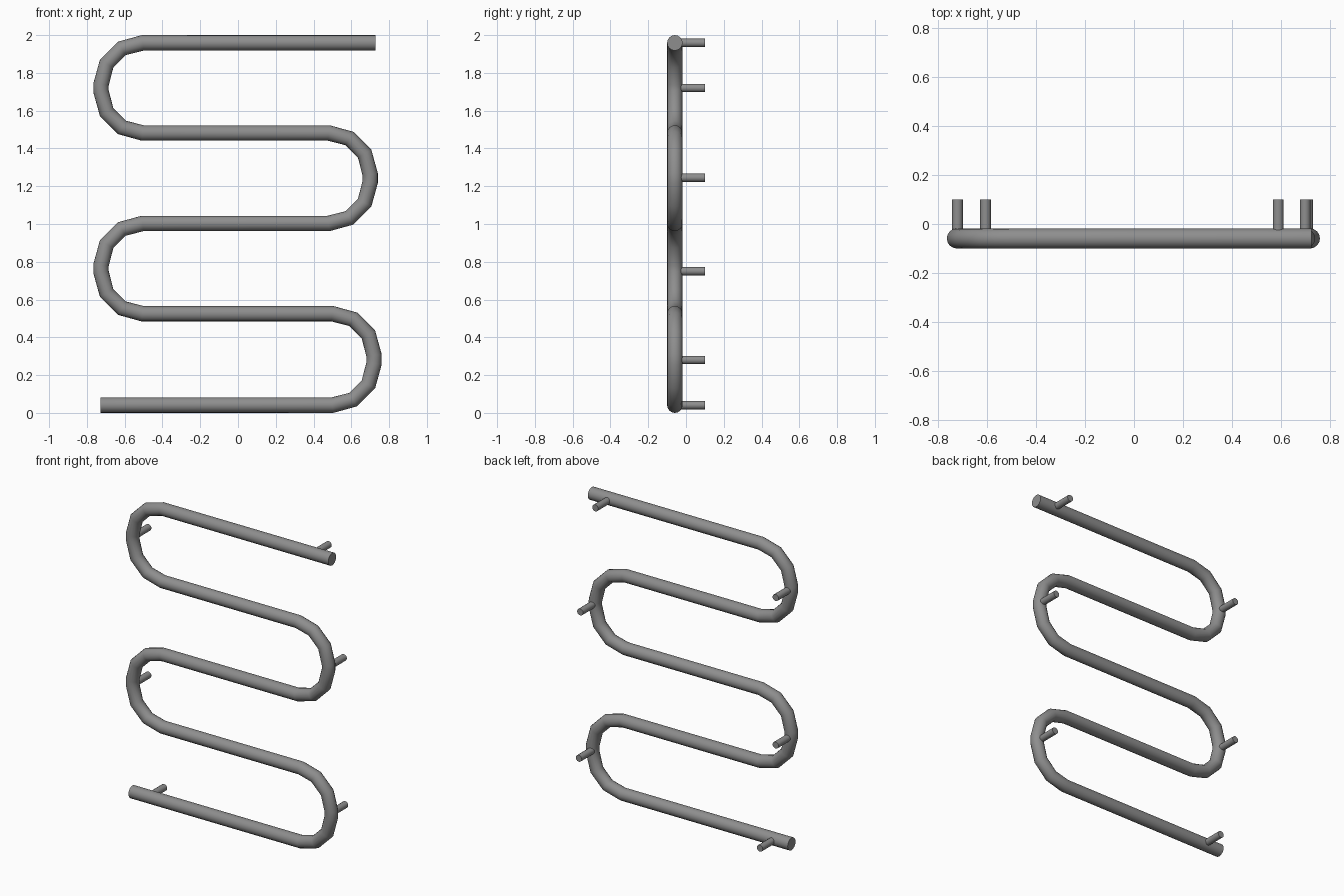
import bpy
from math import sin, cos, pi

cube = bpy.data.objects.get("Cube")
if cube:
    bpy.data.objects.remove(cube, do_unlink=True)

GREY = (0.27, 0.27, 0.27, 1)
metal = bpy.data.materials.new("grey metal")
metal.use_nodes = True
metal.diffuse_color = GREY
metal.node_tree.nodes["Principled BSDF"].inputs["Base Color"].default_value = GREY

PIPE_R, PIPE_Y = 0.041, -0.059
ROWS = [0.041, 0.525, 1.003, 1.482, 1.959]   # heights of the straight runs
BENDS = [0.72, -0.725, 0.70, -0.725]         # furthest x of each return bend
BEND_R, STEPS, END_X = 0.22, 3, 0.727


def finish(obj, name):
    obj.name = obj.data.name = name
    obj.data.materials.clear()
    obj.data.materials.append(metal)
    bpy.ops.object.select_all(action='DESELECT')
    obj.select_set(True)
    bpy.context.view_layer.objects.active = obj
    bpy.ops.object.shade_smooth_by_angle(angle=0.7)


# Centre line: straight runs joined by pairs of rounded corners
path = [(-END_X, ROWS[0])]
for low, high, apex in zip(ROWS, ROWS[1:], BENDS):
    side = 1 if apex > 0 else -1
    cx = apex - side * BEND_R
    angles = [i * pi / 2 / STEPS for i in range(STEPS + 1)]
    path += [(cx + side * BEND_R * sin(a), low + BEND_R * (1 - cos(a))) for a in angles]
    path += [(cx + side * BEND_R * sin(a), high - BEND_R * (1 - cos(a))) for a in reversed(angles)]
path.append((END_X, ROWS[-1]))

# Serpentine pipe
curve = bpy.data.curves.new("serpentine_pipe", 'CURVE')
curve.dimensions = '3D'
curve.bevel_depth = PIPE_R
curve.bevel_resolution = 6
curve.use_fill_caps = True
spline = curve.splines.new('POLY')
spline.points.add(len(path) - 1)
for point, (x, z) in zip(spline.points, path):
    point.co = (x, PIPE_Y, z, 1)
pipe = bpy.data.objects.new("serpentine_pipe", curve)
bpy.context.collection.objects.link(pipe)
bpy.ops.object.select_all(action='DESELECT')
pipe.select_set(True)
bpy.context.view_layer.objects.active = pipe
bpy.ops.object.convert(target='MESH')
finish(bpy.context.object, "serpentine_pipe")

# Wall pegs: one on each bend and one near each open end
pegs = [(-0.607, ROWS[0]), (0.59, ROWS[-1])]
pegs += list(zip([0.71, -0.722, 0.70, -0.722], [0.28, 0.75, 1.245, 1.72]))
for i, (x, z) in enumerate(pegs):
    bpy.ops.mesh.primitive_cylinder_add(vertices=16, radius=0.022, depth=0.14,
                                        location=(x, 0.03, z), rotation=(pi / 2, 0, 0))
    finish(bpy.context.object, f"wall_peg_{i + 1}")
